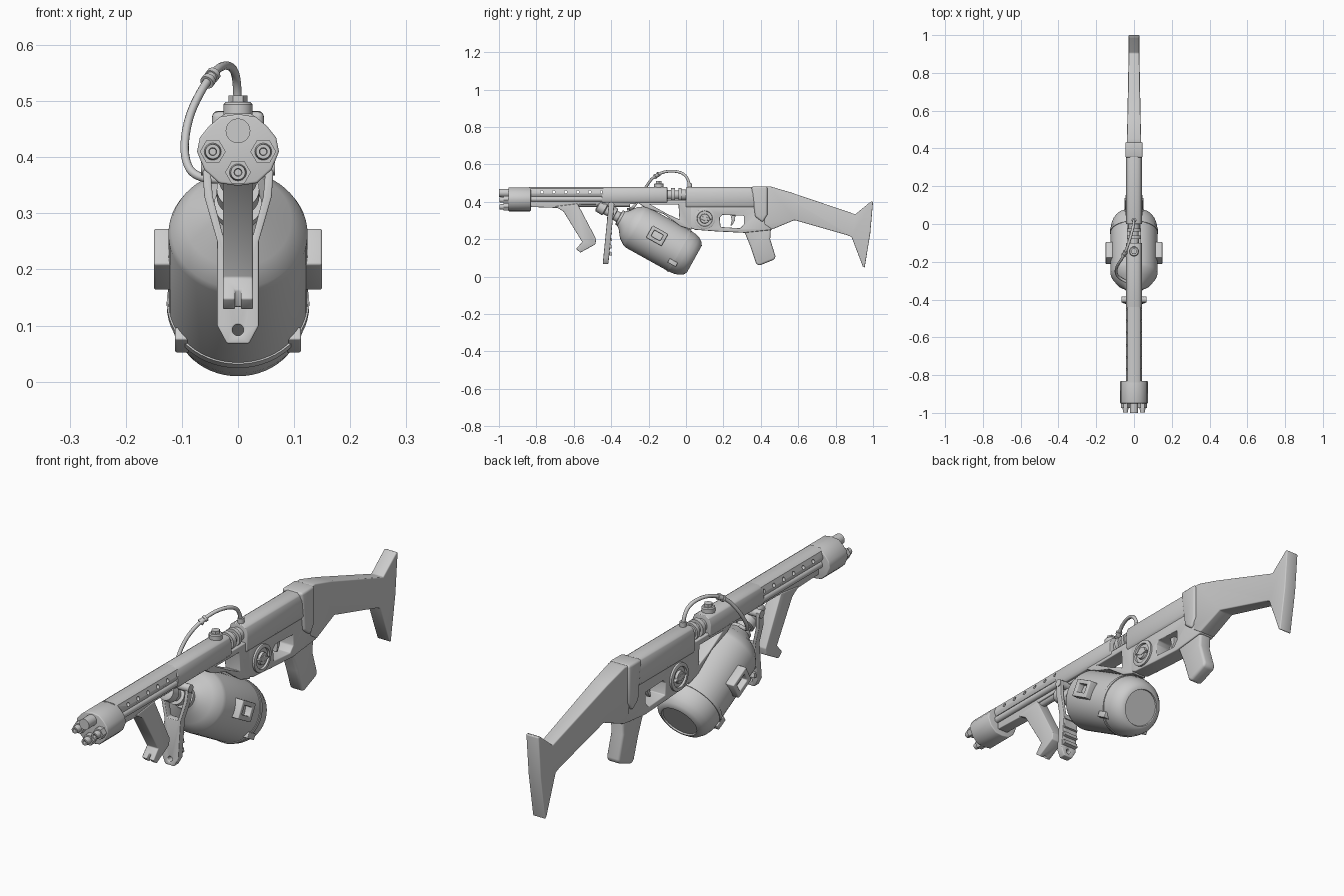
import bpy
import bmesh
from math import radians, cos, sin
from mathutils import Vector

if "Cube" in bpy.data.objects:
    bpy.data.objects.remove(bpy.data.objects["Cube"], do_unlink=True)


def activate(ob):
    bpy.ops.object.select_all(action='DESELECT')
    ob.select_set(True)
    bpy.context.view_layer.objects.active = ob


def make(name, bm):
    bmesh.ops.recalc_face_normals(bm, faces=bm.faces)
    mesh = bpy.data.meshes.new(name)
    bm.to_mesh(mesh)
    bm.free()
    ob = bpy.data.objects.new(name, mesh)
    bpy.context.collection.objects.link(ob)
    return ob


def finish(ob, bevel=0.0, cutters=()):
    activate(ob)
    for cutter in cutters:
        mod = ob.modifiers.new("cut", 'BOOLEAN')
        mod.object = cutter
        mod.solver = 'EXACT'
        bpy.ops.object.modifier_apply(modifier=mod.name)
        bpy.data.objects.remove(cutter, do_unlink=True)
    if bevel:
        mod = ob.modifiers.new("round", 'BEVEL')
        mod.width = bevel
        mod.segments = 3
        mod.limit_method = 'ANGLE'
        mod.angle_limit = radians(35)
        bpy.ops.object.modifier_apply(modifier=mod.name)
    bpy.ops.object.shade_smooth_by_angle(angle=radians(35))
    return ob


def prism(name, pts, lo, hi, axis='X', bevel=0.0, cutters=()):
    """Extrude an outline: (y, z) along X or (x, z) along Y."""
    bm = bmesh.new()

    def place(p, d):
        return (d, p[0], p[1]) if axis == 'X' else (p[0], d, p[1])
    face = bm.faces.new([bm.verts.new(place(p, lo)) for p in pts])
    ext = bmesh.ops.extrude_face_region(bm, geom=[face])
    verts = [g for g in ext["geom"] if isinstance(g, bmesh.types.BMVert)]
    shift = (hi - lo, 0, 0) if axis == 'X' else (0, hi - lo, 0)
    bmesh.ops.translate(bm, vec=shift, verts=verts)
    return finish(make(name, bm), bevel, cutters)


def lathe(name, profile, origin, direction, sides=24):
    """Turn (distance, radius) pairs about an axis and cap both ends."""
    bm = bmesh.new()
    q = Vector(direction).to_track_quat('Z', 'Y')
    rings = []
    for s, r in profile:
        rings.append([bm.verts.new(Vector(origin) + q @ Vector(
            (r * cos(radians(360 * i / sides)), r * sin(radians(360 * i / sides)), s)))
            for i in range(sides)])
    for a, b in zip(rings, rings[1:]):
        for i in range(sides):
            j = (i + 1) % sides
            bm.faces.new((a[i], a[j], b[j], b[i]))
    bm.faces.new(rings[0])
    bm.faces.new(rings[-1])
    return finish(make(name, bm))


def rod(name, a, b, r, sides=20):
    d = Vector(b) - Vector(a)
    return lathe(name, [(0, r), (d.length, r)], a, d, sides)


def mirrored(half):
    return half + [(-x, z) for x, z in reversed(half) if x > 0]


def tube(name, pts, r):
    cu = bpy.data.curves.new(name, 'CURVE')
    cu.dimensions = '3D'
    cu.bevel_depth = r
    cu.bevel_resolution = 3
    sp = cu.splines.new('NURBS')
    sp.points.add(len(pts) - 1)
    for p, co in zip(sp.points, pts):
        p.co = (*co, 1)
    sp.use_endpoint_u = True
    sp.order_u = 3
    ob = bpy.data.objects.new(name, cu)
    bpy.context.collection.objects.link(ob)


def shell(bottom):
    return mirrored([(.022, .478), (.034, .47), (.042, .448), (.042, bottom + .012), (.034, bottom)])


# Muzzle block with a main outlet and three nozzles
prism("muzzle_block", mirrored([(0, .477), (.032, .472), (.052, .455), (.068, .435), (.073, .41),
                                (.06, .378), (.034, .354), (0, .349)]), -.95, -.83, 'Y', .004)
rod("main_outlet", (0, -1, .447), (0, -.94, .447), .022, 28)
for label, x, z in (("left", .045, .41), ("right", -.045, .41), ("lower", 0, .373)):
    rod(label + "_nozzle_nut", (x, -.975, z), (x, -.94, z), .023, 6)
    lathe(label + "_nozzle", [(0, .006), (-.012, .007), (-.012, .013), (.03, .017)],
          (x, -.986, z), (0, 1, 0))

# Barrel housing with side vents, pipes and rail
vents = [rod("vent_cutter", (-.1, -.77 + .064 * i, .452), (.1, -.77 + .064 * i, .452), .008, 16)
         for i in range(6)]
prism("front_housing", shell(.428), -.84, -.44, 'Y', 0, vents)
prism("rear_housing", shell(.395), -.45, -.1, 'Y', .003)
for side, x in (("left", .027), ("right", -.027)):
    rod(side + "_pipe", (x, -.84, .414), (x, -.42, .414), .014)
rod("lower_pipe", (0, -.84, .39), (0, -.3, .39), .017)
prism("under_rail", [(-.83, .42), (-.83, .372), (-.66, .366), (-.57, .386), (-.27, .388), (-.25, .42)],
      -.024, .024, bevel=.003)

# Slanted front grip
prism("front_grip", [(-.70, .375), (-.655, .348), (-.555, .185), (-.588, .148), (-.565, .128),
                     (-.485, .172), (-.48, .2), (-.58, .39)], -.027, .027, bevel=.006,
      cutters=[prism("slot_cutter", [(-.7, .1), (-.7, .17), (-.575, .17), (-.545, .1)], -.005, .005)])

# Forked lever with finger ridges
lever = prism("lever", mirrored([(.05, .39), (.064, .39), (.06, .33), (.037, .25), (.037, .1), (.02, .068)])
              [:6] + [(-.02, .068), (-.037, .1), (-.037, .25), (-.06, .33), (-.064, .39), (-.05, .39),
                      (-.045, .33), (-.024, .25), (.024, .25), (.045, .33)],
              -.445, -.415, 'Y', .003,
              [rod("pin_cutter", (0, -.5, .092), (0, -.35, .092), .01)])
for v in lever.data.vertices:
    v.co.y += (v.co.z - .07) * .1
for i in range(4):
    z = .11 + .038 * i
    prism("lever_ridge", [(-.42, z), (-.395, z + .004), (-.4, z + .022), (-.42, z + .025)], -.033, .033)
rod("lever_pivot", (-.066, -.4, .383), (.066, -.4, .383), .016)

# Tilted tank with neck, shoulder and rounded base
tilt = radians(29)
axis = Vector((0, cos(tilt), -sin(tilt)))
front = Vector((0, -.307, .288))
lathe("tank", [(-.05, .04), (-.03, .055), (0, .095), (.035, .119), (.05, .124), (.3, .124), (.3, .127),
               (.315, .127), (.315, .124), (.345, .121), (.372, .112), (.392, .098),
               (.402, .082), (.402, .076), (.396, .074)], front, axis, 56)
lathe("tank_neck", [(-.19, .022), (-.185, .032), (-.145, .034), (-.14, .025), (-.115, .025),
                    (-.113, .038), (-.085, .038), (-.083, .028), (-.06, .028), (-.058, .043), (-.03, .045)],
      front, axis, 28)


def tank_box(s0, s1, t0, t1):
    up = Vector((0, sin(tilt), cos(tilt)))
    corners = [front + axis * s + up * t for s, t in ((s0, t0), (s1, t0), (s1, t1), (s0, t1))]
    return [(c.y, c.z) for c in corners]


for side, sign in (("left", 1), ("right", -1)):
    a, b = sorted((sign * .105, sign * .15))
    hole = prism("handle_cutter", tank_box(.14, .195, -.004, .032), -.3, .3)
    prism(side + "_tank_handle", tank_box(.12, .215, -.024, .05), a, b, bevel=.004, cutters=[hole])
    a, b = sorted((sign * .07, sign * .112))
    prism(side + "_tank_clasp", tank_box(.285, .335, -.085, -.06), a, b, bevel=.003)

# Cradle frame above the tank
prism("cradle_frame", [(-.28, .41), (.03, .41), (.03, .25), (-.03, .27), (-.12, .335), (-.22, .37)],
      -.035, .035, bevel=.004,
      cutters=[prism("window_cutter", [(-.19, .385), (-.04, .385), (-.035, .305), (-.1, .335)], -.1, .1)])

# Exposed valve between housing and receiver
lathe("valve_body", [(0, .026), (.03, .026), (.03, .036), (.05, .036), (.05, .024), (.07, .024),
                     (.07, .036), (.085, .036), (.085, .028), (.13, .028)], (0, -.11, .437), (0, 1, 0))
lathe("valve_cap", [(0, .026), (.022, .026), (.026, .022), (.026, .012), (.036, .012)],
      (0, -.145, .472), (0, 0, 1))
rod("valve_cap_nut", (0, -.145, .496), (0, -.145, .51), .017, 6)

# Feed hose with couplings
tube("hose", [(0, .02, .46), (0, .02, .51), (-.005, -.02, .56), (-.03, -.11, .566), (-.06, -.18, .53),
              (-.09, -.22, .47), (-.098, -.26, .4), (-.075, -.29, .36), (-.03, -.31, .36)], .0075)
lathe("hose_coupling", [(0, .008), (0, .013), (.01, .013), (.01, .01), (.02, .01), (.02, .013), (.03, .013)],
      (-.043, -.145, .549), (-.4, -.7, -.5), 12)
rod("hose_socket", (0, .02, .465), (0, .02, .497), .013, 12)

# Receiver, lower frame and rear band
prism("receiver", shell(.37), 0, .43, 'Y', .003)
guard = prism("guard_cutter", [(.185, .265), (.29, .258), (.31, .28), (.31, .325), (.195, .33), (.18, .315)],
              -.1, .1)
prism("lower_frame", [(0, .385), (0, .27), (.05, .25), (.17, .241), (.31, .234), (.46, .25), (.47, .3),
                      (.44, .385)], -.035, .035, bevel=.004, cutters=[guard])
prism("trigger", [(.235, .34), (.265, .34), (.262, .3), (.245, .272), (.238, .274), (.245, .3)],
      -.009, .009, bevel=.002)
prism("rear_band", [(.35, .481), (.435, .483), (.435, .33), (.41, .29), (.37, .32)], -.046, .046, bevel=.01)

# Round selector dial on each side
for side, sign in (("left", 1), ("right", -1)):
    lathe(side + "_dial", [(0, .056), (.012, .056), (.014, .052), (.014, .042), (.006, .04), (.006, .026),
                           (.016, .024), (.016, .01)], (sign * .031, .1, .31), (sign, 0, 0), 36)
    a, b = sorted((sign * .036, sign * .05))
    prism(side + "_dial_bar", [(.065, .315), (.1, .322), (.14, .305), (.1, .298)], a, b, bevel=.002)

# Pistol grip
prism("pistol_grip", [(.3, .26), (.315, .232), (.345, .16), (.375, .07), (.39, .058), (.475, .092),
                      (.478, .11), (.45, .2), (.455, .27)], -.029, .029, bevel=.011)

# Shoulder stock with flared butt
stock = prism("stock", [(.42, .48), (.45, .482), (.56, .45), (.905, .333), (.99, .402), (1, .4), (.985, .23),
                        (.955, .047), (.945, .055), (.885, .212), (.86, .222), (.58, .302), (.46, .252),
                        (.42, .28)], -.038, .038, bevel=.011)
for v in stock.data.vertices:
    v.co.x *= 1 - .25 * max(0, min(1, (v.co.y - .42) / .4))
